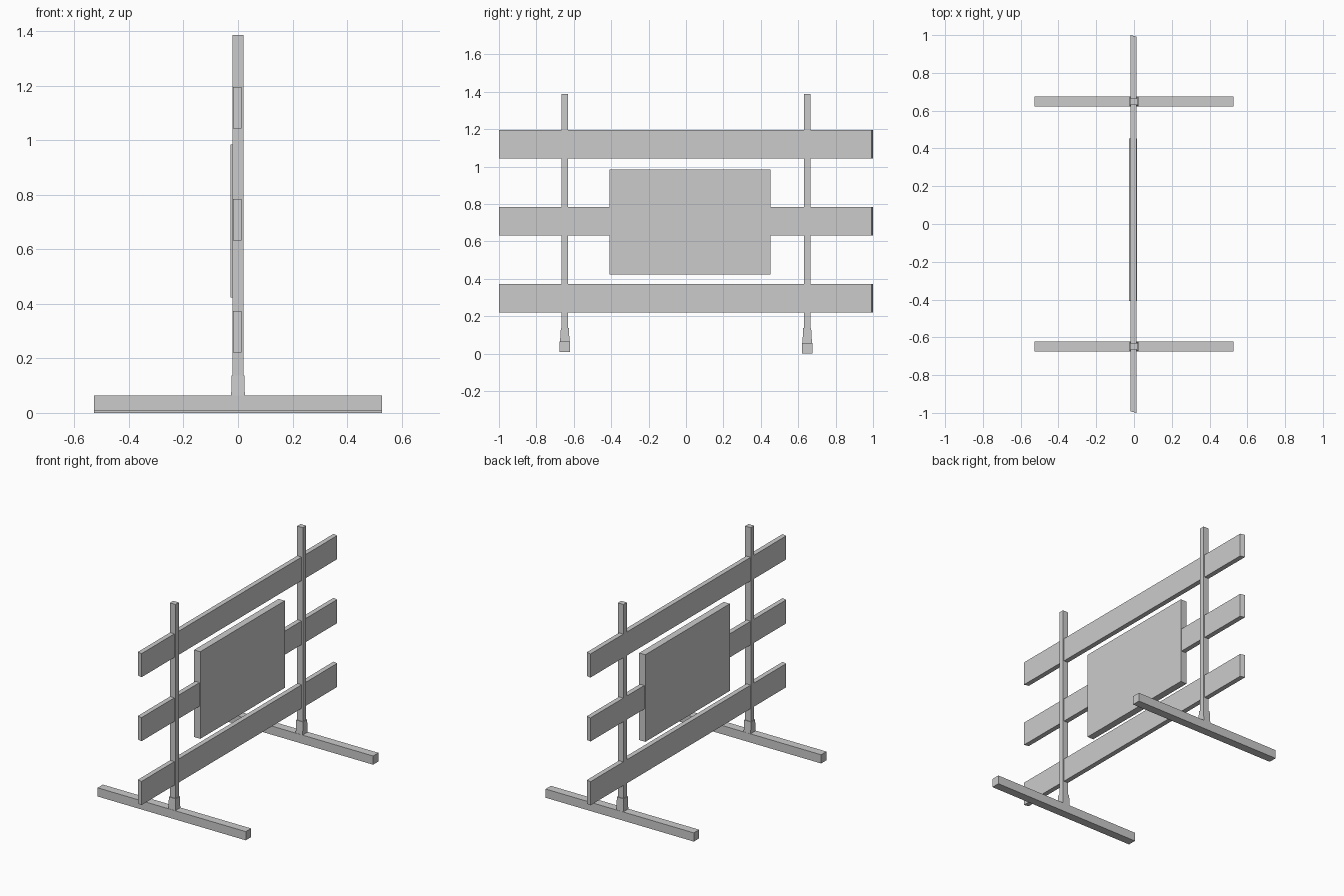
import bpy, bmesh

if "Cube" in bpy.data.objects:
    bpy.data.objects.remove(bpy.data.objects["Cube"])


def prism(name, bottom, top, z0, z1):
    """Solid between two outlines (lists of x, y) at heights z0 and z1."""
    bm = bmesh.new()
    lo = [bm.verts.new((x, y, z0)) for x, y in bottom]
    hi = [bm.verts.new((x, y, z1)) for x, y in top]
    n = len(lo)
    bm.faces.new(lo[::-1])
    bm.faces.new(hi)
    for i in range(n):
        j = (i + 1) % n
        bm.faces.new((lo[i], lo[j], hi[j], hi[i]))
    bmesh.ops.recalc_face_normals(bm, faces=bm.faces)
    mesh = bpy.data.meshes.new(name)
    bm.to_mesh(mesh)
    bm.free()
    obj = bpy.data.objects.new(name, mesh)
    bpy.context.collection.objects.link(obj)
    return obj


def rect(x0, x1, y0, y1):
    return [(x0, y0), (x1, y0), (x1, y1), (x0, y1)]


def box(name, x0, x1, y0, y1, z0, z1):
    r = rect(x0, x1, y0, y1)
    return prism(name, r, r, z0, z1)


# Two stands: foot, tapered socket and upright post
for side, y, z in (("front", -0.648, 0.008), ("back", 0.648, 0.0)):
    box(side + "_foot", -0.528, 0.528, y - 0.027, y + 0.027, z, z + 0.056)
    prism(side + "_socket",
          rect(-0.025, 0.025, y - 0.026, y + 0.026),
          rect(-0.024, 0.024, y - 0.021, y + 0.021), z + 0.05, 0.138)
    box(side + "_post", -0.02, 0.02, y - 0.017, y + 0.017, 0.06, 1.387)

# Three barrier boards with slightly skewed ends
skewed = [(-0.019, -0.992), (0.012, -1.0), (0.012, 0.992), (-0.019, 1.0)]
for name, z in (("lower", 0.221), ("middle", 0.632), ("upper", 1.044)):
    prism(name + "_board", skewed, skewed, z, z + 0.152)

# Sign panel across the middle board
box("sign_panel", -0.027, 0.017, -0.408, 0.452, 0.423, 0.984)
